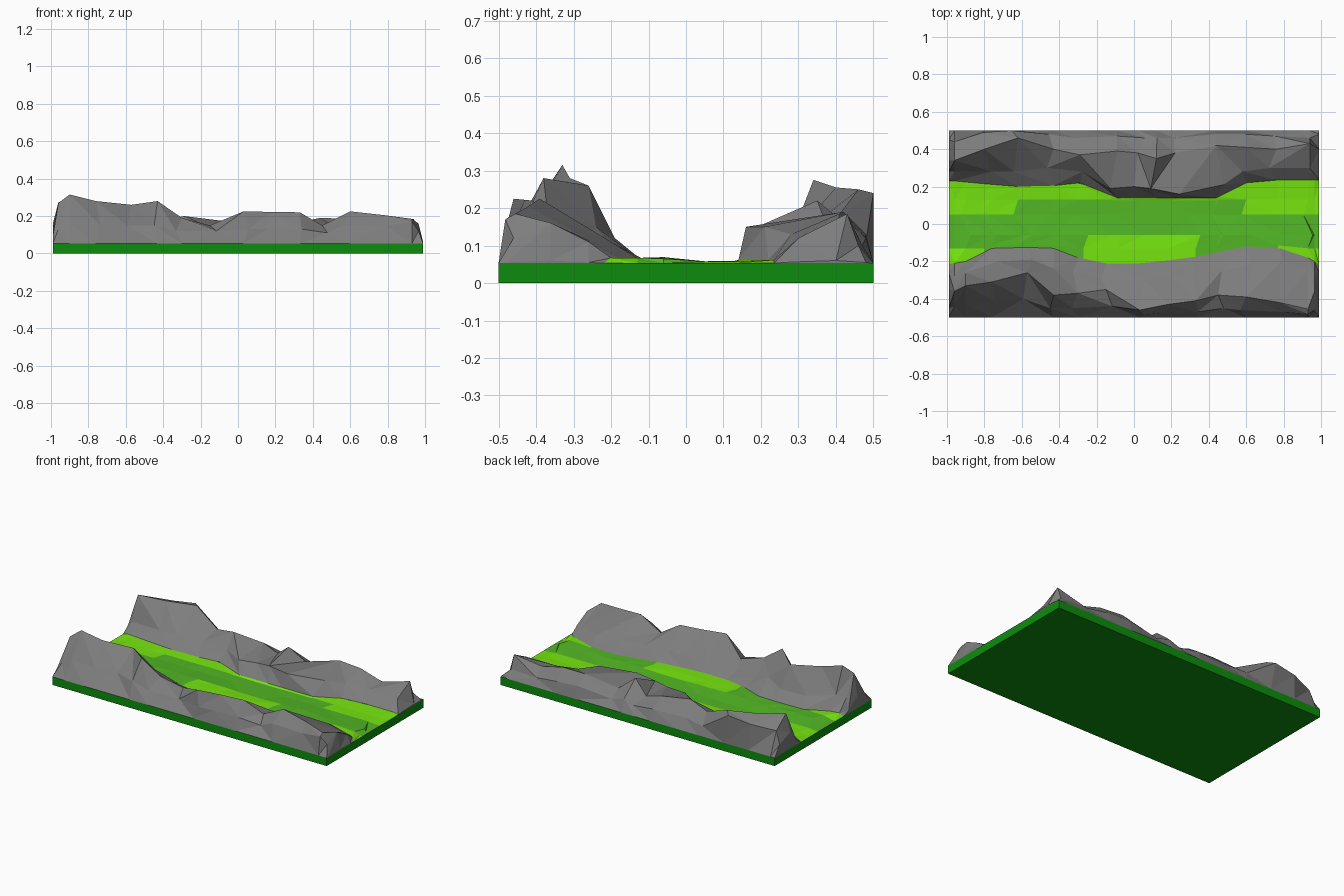
import bpy, bmesh, random

if "Cube" in bpy.data.objects:
    bpy.data.objects.remove(bpy.data.objects["Cube"])

random.seed(4)
EDGE = 0.053         # height of the slab rim


def material(name, rgb):
    m = bpy.data.materials.new(name)
    m.diffuse_color = (*rgb, 1)
    m.use_nodes = True
    m.node_tree.nodes["Principled BSDF"].inputs["Base Color"].default_value = m.diffuse_color
    return m


def sheet(name, rows, mats=(), pick=None, caps=False):
    """Faceted surface through equal-length rows of points, facing up."""
    bm = bmesh.new()
    grid = [[bm.verts.new(p) for p in row] for row in rows]
    for i in range(len(grid) - 1):
        for j in range(len(grid[0]) - 1):
            a, b = grid[i][j], grid[i + 1][j]
            c, d = grid[i + 1][j + 1], grid[i][j + 1]
            tris = ((a, b, c), (a, c, d)) if random.random() < 0.5 else ((a, b, d), (b, c, d))
            for t in tris:
                f = bm.faces.new(t)
                if pick:
                    f.material_index = pick(i, j)
    if caps:
        bm.faces.new(grid[0])
        bm.faces.new(grid[-1])
    bmesh.ops.recalc_face_normals(bm, faces=bm.faces)
    if sum(f.normal.z * f.calc_area() for f in bm.faces) < 0:
        bmesh.ops.reverse_faces(bm, faces=bm.faces)
    me = bpy.data.meshes.new(name)
    bm.to_mesh(me)
    bm.free()
    for m in mats:
        me.materials.append(m)
    ob = bpy.data.objects.new(name, me)
    bpy.context.collection.objects.link(ob)
    return ob


def foot_height(x, side):
    return EDGE if abs(x) > 0.97 else (0.067 if side < 0 else 0.062)


def foot_y(table, x):
    """Inner edge of a ridge at any x."""
    for a, b in zip(table, table[1:]):
        if a[0] <= x <= b[0]:
            return a[1] + (b[1] - a[1]) * (x - a[0]) / (b[0] - a[0])


# Ridge sections: x, inner foot y, shoulder y z, crest y z, outer slope y z
south = [
    (-.99, -.21, -.26, .07, -.35, .13, -.45, .09),
    (-.96, -.21, -.28, .14, -.36, .27, -.44, .13),
    (-.90, -.20, -.26, .15, -.33, .315, -.43, .16),
    (-.76, -.13, -.20, .12, -.31, .28, -.42, .15),
    (-.57, -.125, -.19, .12, -.26, .26, -.40, .15),
    (-.43, -.13, -.24, .15, -.38, .28, -.45, .15),
    (-.30, -.18, -.26, .12, -.37, .19, -.45, .12),
    (-.15, -.21, -.29, .11, -.35, .15, -.44, .12),
    (.03, -.21, -.30, .12, -.46, .225, -.485, .13),
    (.18, -.195, -.28, .10, -.43, .222, -.475, .13),
    (.33, -.175, -.26, .12, -.41, .22, -.47, .13),
    (.45, -.15, -.25, .11, -.38, .15, -.45, .11),
    (.60, -.12, -.22, .12, -.39, .225, -.46, .15),
    (.78, -.13, -.20, .11, -.42, .205, -.47, .15),
    (.93, -.18, -.25, .11, -.455, .185, -.482, .17),
    (.965, -.20, -.26, .11, -.36, .16, -.46, .12),
    (.99, -.22, -.26, .055, -.36, .06, -.48, .055)]
north = [
    (-.99, .23, .28, .09, .34, .16, .45, .12),
    (-.96, .23, .28, .12, .34, .275, .44, .20),
    (-.80, .215, .28, .12, .40, .255, .49, .22),
    (-.62, .20, .28, .12, .46, .25, .50, .24),
    (-.43, .205, .30, .12, .40, .17, .48, .11),
    (-.29, .22, .28, .12, .37, .20, .46, .12),
    (-.09, .14, .19, .13, .39, .175, .47, .12),
    (.02, .14, .20, .14, .38, .14, .46, .10),
    (.12, .14, .19, .15, .35, .22, .46, .13),
    (.22, .14, .16, .15, .38, .14, .46, .10),
    (.44, .14, .21, .15, .42, .19, .48, .13),
    (.60, .22, .28, .13, .41, .185, .48, .12),
    (.76, .235, .30, .12, .40, .145, .47, .10),
    (.94, .235, .30, .12, .43, .185, .46, .10),
    (.99, .235, .28, .056, .40, .06, .48, .055)]

rock = material("rock", (0.205, 0.205, 0.205))


def ridge(name, table, side):
    rows = []
    for x, yi, ys, zs, yc, zc, yo, zo in table:
        j = 0.04 if abs(x) < 0.85 else 0
        wob = lambda: x + random.uniform(-j, j)
        rows.append([(x, yi, foot_height(x, side)), (wob(), ys, zs), (x, yc, zc),
                     (wob(), yo, zo), (x, side * 0.5, EDGE)])
    return sheet(name, rows, (rock,), caps=True)


# Rocky ridges either side of the valley
ridge("south_ridge", south, -1)
ridge("north_ridge", north, 1)

# Valley floor in two greens
light = material("light_grass", (0.18, 0.78, 0.005))
mid = material("grass", (0.085, 0.47, 0.018))
xs = [-.99, -.96, -.90, -.80, -.76, -.62, -.57, -.43, -.30, -.27, -.15, -.09, .03,
      .18, .33, .44, .45, .60, .77, .93, .965, .99]
floor_rows = []
for x in xs:
    s, n = foot_y(south, x), foot_y(north, x)
    zs, zn = foot_height(x, -1), foot_height(x, 1)
    flat = abs(x) > 0.95
    ripple = 0 if flat else random.uniform(-.005, .003)
    south_z, north_z = (EDGE, EDGE) if flat else (.067, .058)
    slant = 0 if flat else 0.025
    floor_rows.append([(x, s, zs), (x, max(s + .015, -.13), south_z),
                       (x + slant, -.06, south_z + ripple), (x - slant, .05, north_z),
                       (x, min(n - .015, .13), north_z + ripple / 2), (x, n, zn)])


def grass_kind(i, j):
    """0 is light grass, 1 is mid grass; j counts bands from the south."""
    x = (xs[i] + xs[i + 1]) / 2
    if j == 0:
        return 0 if x < -.78 or -.27 < x < .3 or x > .8 else 1
    if j == 1:
        return 0 if -.27 < x < .28 else 1
    if j == 3:
        return 0 if x < -.62 or x > .6 else 1
    return 0 if j == 4 else 1


sheet("valley_floor", floor_rows, (light, mid), grass_kind)

# Slab under the terrain, open at the top
bm = bmesh.new()
bmesh.ops.create_cube(bm, size=1)
for v in bm.verts:
    v.co = (v.co.x * 1.98, v.co.y, EDGE if v.co.z > 0 else 0)
bm.normal_update()
bmesh.ops.delete(bm, geom=[f for f in bm.faces if f.normal.z > 0.5], context='FACES_ONLY')
me = bpy.data.meshes.new("base_slab")
bm.to_mesh(me)
bm.free()
me.materials.append(material("dark_green", (0.004, 0.265, 0.004)))
bpy.context.collection.objects.link(bpy.data.objects.new("base_slab", me))
